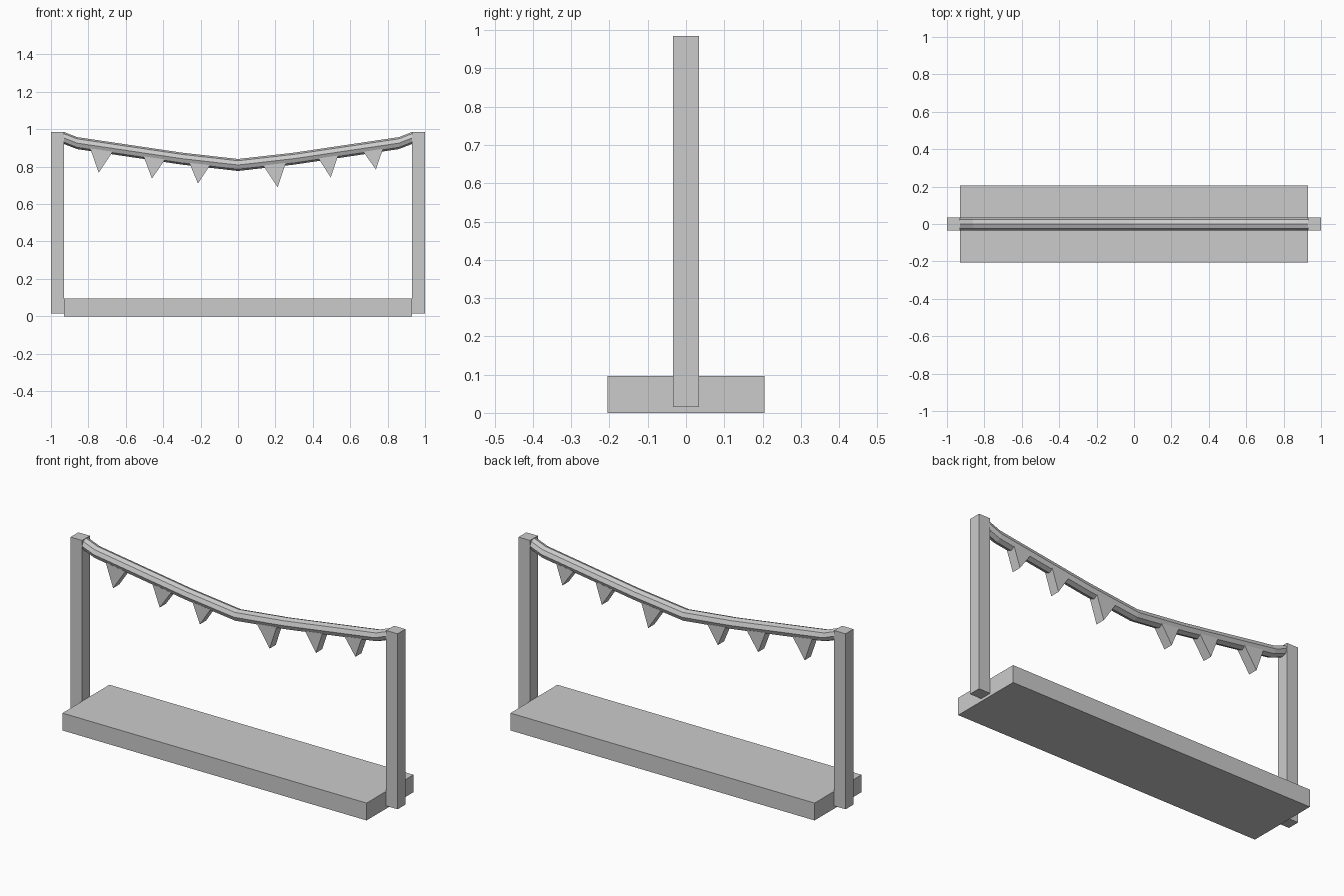
import bpy, bmesh, math

if "Cube" in bpy.data.objects:
    bpy.data.objects.remove(bpy.data.objects["Cube"])


def finish(name, bm):
    bmesh.ops.recalc_face_normals(bm, faces=bm.faces)
    mesh = bpy.data.meshes.new(name)
    bm.to_mesh(mesh)
    bm.free()
    obj = bpy.data.objects.new(name, mesh)
    bpy.context.collection.objects.link(obj)
    return obj


def loft(name, rings):
    """Join equal-sized closed rings and cap both ends."""
    bm = bmesh.new()
    rows = [[bm.verts.new(p) for p in ring] for ring in rings]
    n = len(rows[0])
    for a, b in zip(rows, rows[1:]):
        for i in range(n):
            j = (i + 1) % n
            bm.faces.new((a[i], a[j], b[j], b[i]))
    bm.faces.new(rows[0])
    bm.faces.new(rows[-1])
    return finish(name, bm)


def box(name, x0, x1, y, z0, z1):
    ring = [(x0, z0), (x1, z0), (x1, z1), (x0, z1)]
    return loft(name, [[(px, s * y, pz) for px, pz in ring] for s in (-1, 1)])


# Base slab and side posts
box("base", -0.93, 0.93, 0.205, 0.0, 0.096)
box("left_post", -1.0, -0.93, 0.034, 0.015, 0.985)
box("right_post", 0.93, 1.0, 0.034, 0.015, 0.985)

# Sagging eight-sided rope, mirrored about the centre
half = [(0.93, 0.953), (0.86, 0.926), (0.3, 0.843)]
path = [(-x, z) for x, z in half] + [(0.0, 0.809)] + half[::-1]
angles = [i * math.tau / 8 for i in range(8)]
loft("rope", [[(x, 0.034 * math.cos(a), z + 0.032 * math.sin(a)) for a in angles]
              for x, z in path])


def rope_z(x):
    for (xa, za), (xb, zb) in zip(path, path[1:]):
        if xa <= x <= xb:
            return za + (zb - za) * (x - xa) / (xb - xa)


# Wedge pennants hanging from the rope: left, right, tip x, tip z
pennants = [
    (-0.79, -0.67, -0.745, 0.768),
    (-0.505, -0.39, -0.46, 0.737),
    (-0.26, -0.15, -0.214, 0.71),
    (0.135, 0.255, 0.212, 0.69),
    (0.43, 0.535, 0.496, 0.742),
    (0.67, 0.775, 0.737, 0.785),
]
for i, (xl, xr, xt, zt) in enumerate(pennants):
    tri = [(xl, rope_z(xl) - 0.018), (xt, zt), (xr, rope_z(xr) - 0.018)]
    loft(f"pennant_{i + 1}", [[(x, y, z) for x, z in tri] for y in (-0.027, 0.027)])
